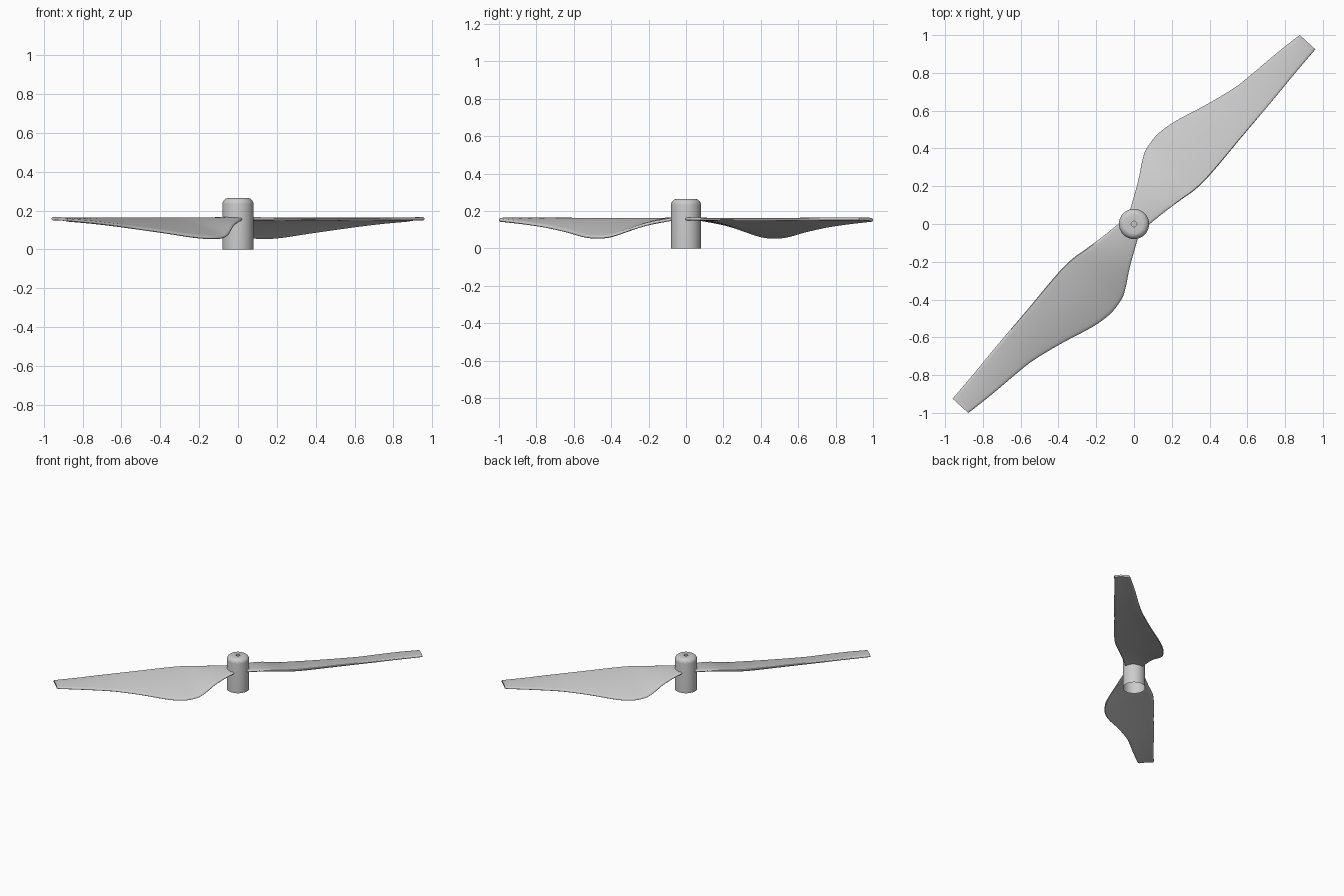
import bpy, bmesh, math
from mathutils import Vector

if "Cube" in bpy.data.objects:
    bpy.data.objects.remove(bpy.data.objects["Cube"])


def make_object(name, bm, angle):
    bmesh.ops.recalc_face_normals(bm, faces=bm.faces)
    me = bpy.data.meshes.new(name)
    bm.to_mesh(me)
    bm.free()
    ob = bpy.data.objects.new(name, me)
    bpy.context.collection.objects.link(ob)
    bpy.ops.object.select_all(action='DESELECT')
    ob.select_set(True)
    bpy.context.view_layer.objects.active = ob
    bpy.ops.object.shade_smooth_by_angle(angle=math.radians(angle))
    return ob


def bridge(bm, a, b, closed=True):
    n = len(a)
    for i in range(n if closed else n - 1):
        j = (i + 1) % n
        bm.faces.new((a[i], a[j], b[j], b[i]))


# Hub: open-bottomed revolved cap with a small shaft dimple on top
R, H, F, N = 0.08, 0.265, 0.033, 48
profile = [(R, 0)]
for k in range(8):
    a = math.pi / 2 * k / 7
    profile.append((R - F + F * math.cos(a), H - F + F * math.sin(a)))
profile += [(0.015, H), (0.015, H - 0.02)]
bm = bmesh.new()
rings = [[bm.verts.new((r * math.cos(2 * math.pi * i / N),
                        r * math.sin(2 * math.pi * i / N), z))
          for i in range(N)] for r, z in profile]
for a, b in zip(rings, rings[1:]):
    bridge(bm, a, b)
bm.faces.new(rings[-1])
make_object("hub", bm, 35)

# Blade stations: curved edge (x, y, underside z), straight edge (x, y)
stations = [
    (-.025, .06, .150, .065, -.015),
    (.02, .22, .118, .17, .07),
    (.05, .36, .070, .265, .14),
    (.08, .42, .054, .315, .175),
    (.13, .48, .050, .375, .23),
    (.22, .545, .056, .45, .315),
    (.38, .63, .080, .56, .448),
    (.53, .72, .101, .67, .578),
    (.62, .79, .114, .743, .665),
    (.75, .90, .130, .85, .795),
    (.87, .995, .141, .953, .916),
    (.878, 1.0, .144, .96, .925),
]
THICK, STEPS, CHORD = 0.016, 4, 14


def catmull(p0, p1, p2, p3, t):
    return [0.5 * (2 * b + (c - a) * t + (2 * a - 5 * b + 4 * c - d) * t * t
                   + (3 * b - a - 3 * c + d) * t ** 3)
            for a, b, c, d in zip(p0, p1, p2, p3)]


def resample(pts):
    out = []
    for i in range(len(pts) - 1):
        p0, p3 = pts[max(i - 1, 0)], pts[min(i + 2, len(pts) - 1)]
        n = STEPS if i < len(pts) - 2 else 1
        out += [catmull(p0, pts[i], pts[i + 1], p3, k / n) for k in range(n)]
    return out + [pts[-1]]


def section(lx, ly, lz, rx, ry):
    # Cambered, round-nosed cross-section between the two edges
    half = THICK / 2
    left, right = Vector((lx, ly, lz + half)), Vector((rx, ry, .157))
    chord = (right - left).length
    top, bottom = [], []
    for k in range(CHORD + 1):
        t = (1 - math.cos(math.pi * k / CHORD)) / 2
        mid = left.lerp(right, t)
        mid.z += 0.03 * chord * 4 * t * (1 - t)
        edge = min(t, 1 - t) * chord / half
        h = half * math.sqrt(max(0.12, 1 - max(0, 1 - edge) ** 2))
        top.append(mid + Vector((0, 0, h)))
        bottom.append(mid - Vector((0, 0, h)))
    return top + bottom[::-1]


# Two blades, half a turn apart
for name, sign in (("blade_right", 1), ("blade_left", -1)):
    bm = bmesh.new()
    loops = [[bm.verts.new((p.x * sign, p.y * sign, p.z)) for p in section(*s)]
             for s in resample(stations)]
    for a, b in zip(loops, loops[1:]):
        bridge(bm, a, b)
    for loop in (loops[0], loops[-1]):
        n = len(loop)
        for i in range(CHORD):
            bm.faces.new((loop[i], loop[i + 1], loop[n - 2 - i], loop[n - 1 - i]))
    make_object(name, bm, 40)
